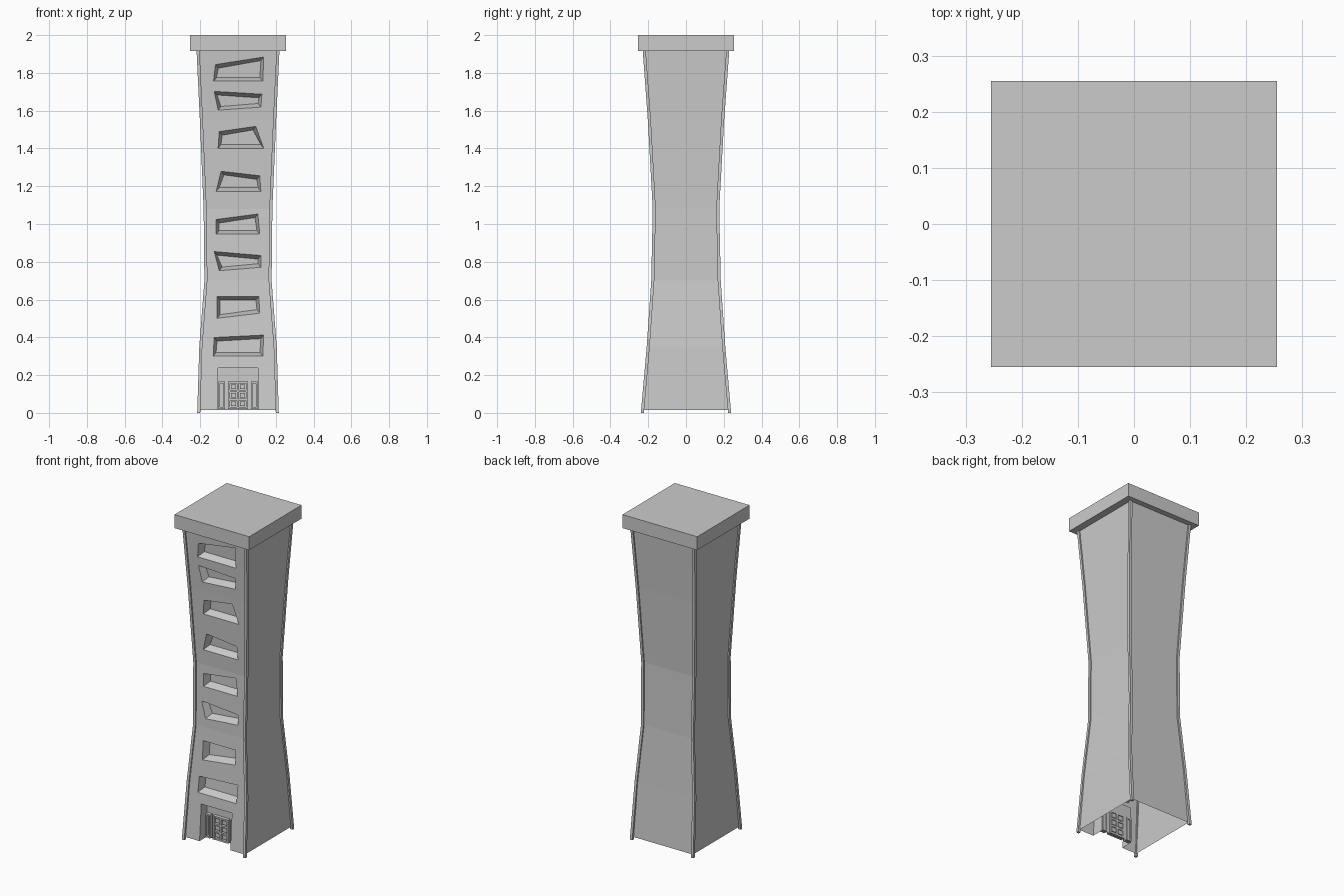
import bpy, bmesh
from mathutils import Vector

cube = bpy.data.objects.get("Cube")
if cube:
    bpy.data.objects.remove(cube, do_unlink=True)

stone = bpy.data.materials.new("pale grey")
stone.use_nodes = True
stone.diffuse_color = (0.6, 0.6, 0.6, 1)
stone.node_tree.nodes["Principled BSDF"].inputs["Base Color"].default_value = stone.diffuse_color


def add_object(name, bm):
    bmesh.ops.recalc_face_normals(bm, faces=bm.faces)
    mesh = bpy.data.meshes.new(name)
    bm.to_mesh(mesh)
    bm.free()
    mesh.materials.append(stone)
    obj = bpy.data.objects.new(name, mesh)
    bpy.context.scene.collection.objects.link(obj)
    return obj


def loft(bm, rings):
    """Skin a stack of four-point rings and close both ends."""
    loops = [[bm.verts.new(p) for p in ring] for ring in rings]
    for a, b in zip(loops, loops[1:]):
        for i in range(4):
            j = (i + 1) % 4
            bm.faces.new((a[i], a[j], b[j], b[i]))
    bm.faces.new(loops[0][::-1])
    bm.faces.new(loops[-1])


def box(bm, x0, x1, y0, y1, z0, z1):
    loft(bm, [[(x0, y0, z), (x1, y0, z), (x1, y1, z), (x0, y1, z)] for z in (z0, z1)])


# Waisted tower outline: height, half width, half depth
PROFILE = [(0.015, 0.205, 0.225), (0.35, 0.197, 0.2), (0.7, 0.17, 0.176),
           (1.08, 0.174, 0.168), (1.55, 0.194, 0.194), (1.93, 0.212, 0.222)]


def front_y(z):
    for (z0, _, d0), (z1, _, d1) in zip(PROFILE, PROFILE[1:]):
        if z <= z1:
            return -(d0 + (d1 - d0) * (z - z0) / (z1 - z0))
    return -PROFILE[-1][2]


# Tower walls
bm = bmesh.new()
loft(bm, [[(-w, -d, z), (w, -d, z), (w, d, z), (-w, d, z)] for z, w, d in PROFILE])
walls = add_object("tower_walls", bm)

# Crooked windows: left x, right x at top, then at bottom; left z, right z at top, then at bottom
WINDOWS = [
    (-.12, .137, -.13, .132, 1.845, 1.885, 1.755, 1.755),
    (-.127, .127, -.106, .122, 1.703, 1.688, 1.602, 1.618),
    (-.1, .095, -.106, .137, 1.49, 1.518, 1.4, 1.4),
    (-.09, .116, -.116, .122, 1.28, 1.256, 1.172, 1.172),
    (-.116, .106, -.116, .116, 1.025, 1.054, .945, .945),
    (-.127, .122, -.1, .122, .855, .834, .752, .77),
    (-.111, .111, -.111, .116, .617, .617, .5, .527),
    (-.127, .137, -.132, .132, .4, .413, .3, .3),
]
DEPTH = 0.045
cutters = bmesh.new()
for tl, tr, bl, br, ztl, ztr, zbl, zbr in WINDOWS:
    outer = [(bl, zbl), (br, zbr), (tr, ztr), (tl, ztl)]
    inner = [(bl + .016, zbl + .02), (br - .016, zbr + .02),
             (tr - .016, ztr - .02), (tl + .016, ztl - .02)]
    loft(cutters, [
        [(x, -0.3, z) for x, z in outer],
        [(x, front_y(z) - 0.002, z) for x, z in outer],
        [(x, front_y(z) + DEPTH, z) for x, z in inner]])
# Entrance recess
box(cutters, -0.105, 0.105, -0.3, -0.15, -0.1, 0.237)
cutter = add_object("opening_cutter", cutters)
cutter.hide_render = True

mod = walls.modifiers.new("openings", "BOOLEAN")
mod.operation = "DIFFERENCE"
mod.solver = "EXACT"
mod.object = cutter
bpy.context.view_layer.update()
cut_mesh = bpy.data.meshes.new_from_object(
    walls.evaluated_get(bpy.context.evaluated_depsgraph_get()))
walls.modifiers.clear()
walls.data = cut_mesh
bpy.data.objects.remove(cutter, do_unlink=True)

# Open underside
bm = bmesh.new()
bm.from_mesh(cut_mesh)
under = [f for f in bm.faces if all(v.co.z < 0.02 for v in f.verts)]
bmesh.ops.delete(bm, geom=under, context="FACES")
bm.to_mesh(cut_mesh)
bm.free()

# Corner trims, running slightly below the walls
bm = bmesh.new()
R = 0.008
for sx in (-1, 1):
    for sy in (-1, 1):
        rings = []
        for z, w, d in PROFILE:
            if z < 0.1:
                z, w, d = 0.0, w + 0.003, d + 0.006
            c = Vector((sx * w, sy * d, z))
            rings.append([c + Vector((a * R, b * R, 0))
                          for a, b in ((-1, -1), (1, -1), (1, 1), (-1, 1))])
        loft(bm, rings)
add_object("corner_trims", bm)

# Flat roof slab
bm = bmesh.new()
box(bm, -0.255, 0.255, -0.255, 0.255, 1.917, 2.0)
add_object("roof_slab", bm)

# Door frame bars, leaving six panes
bm = bmesh.new()
Y0, Y1 = -0.172, -0.145
for x in (-0.047, 0, 0.047):
    box(bm, x - .005, x + .005, Y0, Y1, 0.02, 0.165)
for i in range(4):
    z = 0.025 + i * 0.045
    box(bm, -0.05, 0.05, Y0 + .001, Y1, z - .005, z + .005)
add_object("door_frame", bm)

# Raised door panes
bm = bmesh.new()
for x in (-0.0235, 0.0235):
    for i in range(3):
        z = 0.0475 + i * 0.045
        box(bm, x - .014, x + .014, Y0 + .008, Y1, z - .012, z + .012)
add_object("door_panes", bm)

# Narrow framed side lights
bm = bmesh.new()
for s in (-1, 1):
    for x in (0.074, 0.099):
        box(bm, s * x - .004, s * x + .004, Y0, Y1, 0.02, 0.165)
    for z in (0.025, 0.16):
        box(bm, s * .0865 - .012, s * .0865 + .012, Y0 + .001, Y1, z - .005, z + .005)
add_object("side_lights", bm)
